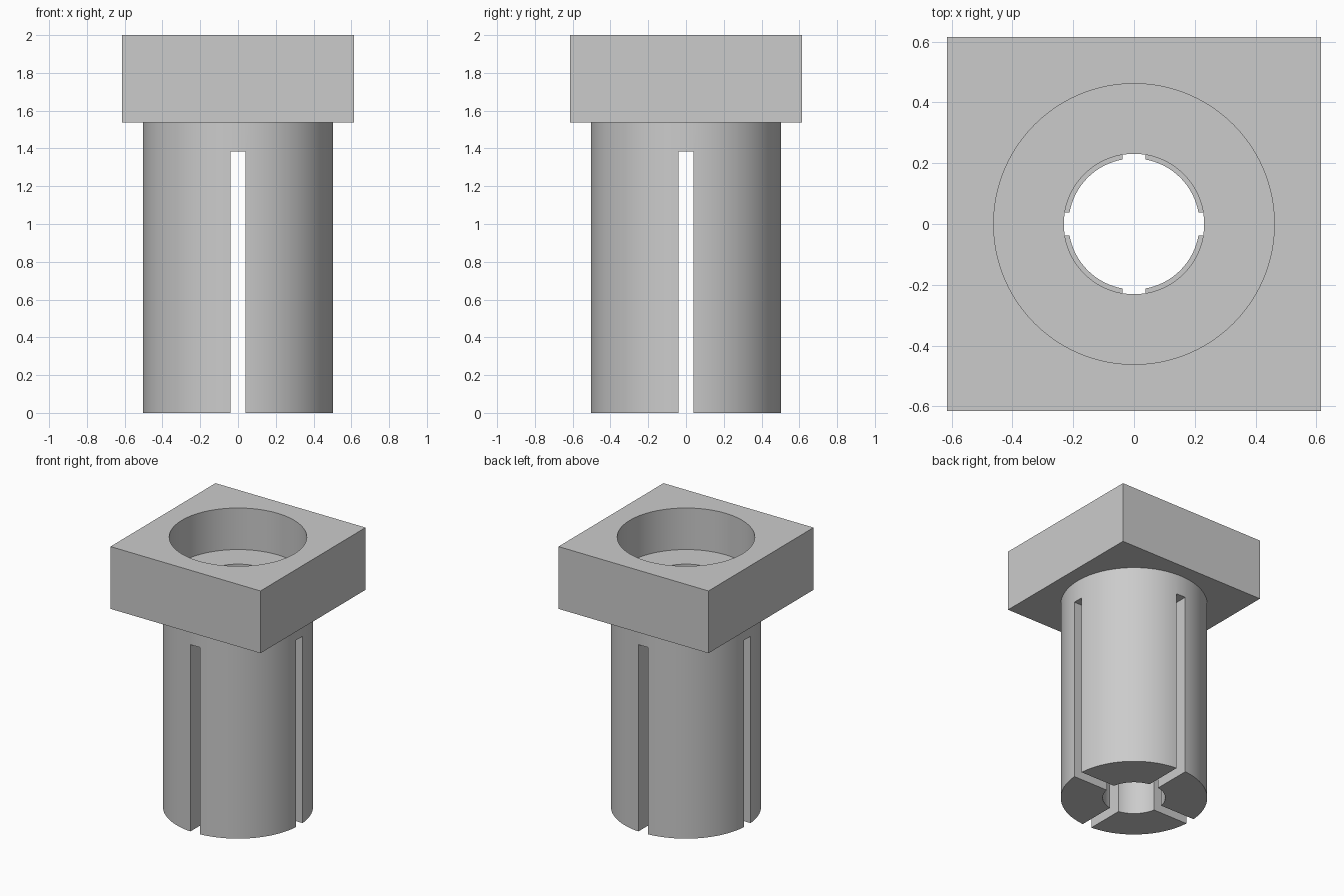
import bpy, bmesh, math

if "Cube" in bpy.data.objects:
    bpy.data.objects.remove(bpy.data.objects["Cube"])

grey = bpy.data.materials.new("plain grey")
grey.diffuse_color = (0.6, 0.6, 0.6, 1)
grey.use_nodes = True
grey.node_tree.nodes["Principled BSDF"].inputs["Base Color"].default_value = grey.diffuse_color

SEGS = 96
SLOT_TOP = 1.385
BLOCK_BOTTOM = 1.5385
RECESS_FLOOR = 1.692


def new_object(name, bm):
    mesh = bpy.data.meshes.new(name)
    bmesh.ops.recalc_face_normals(bm, faces=bm.faces)
    bm.to_mesh(mesh)
    bm.free()
    mesh.materials.append(grey)
    obj = bpy.data.objects.new(name, mesh)
    bpy.context.collection.objects.link(obj)
    return obj


def box(name, width, depth, z0, z1):
    bm = bmesh.new()
    bmesh.ops.create_cube(bm, size=1)
    for v in bm.verts:
        v.co = (v.co.x * width, v.co.y * depth, z0 + (v.co.z + 0.5) * (z1 - z0))
    return new_object(name, bm)


def lathe(name, profile):
    """Solid of revolution from (radius, z) points, capped at both ends."""
    bm = bmesh.new()
    rings = []
    for r, z in profile:
        rings.append([bm.verts.new((r * math.cos(2 * math.pi * i / SEGS),
                                    r * math.sin(2 * math.pi * i / SEGS), z))
                      for i in range(SEGS)])
    for a, b in zip(rings, rings[1:]):
        for i in range(SEGS):
            j = (i + 1) % SEGS
            bm.faces.new((a[i], a[j], b[j], b[i]))
    bm.faces.new(rings[0][::-1])
    bm.faces.new(rings[-1])
    return new_object(name, bm)


def combine(obj, other, operation):
    mod = obj.modifiers.new(operation.lower(), 'BOOLEAN')
    mod.operation = operation
    mod.solver = 'EXACT'
    mod.object = other
    bpy.context.view_layer.objects.active = obj
    bpy.ops.object.modifier_apply(modifier=mod.name)
    bpy.data.objects.remove(other)


# Square head joined to the round stem
collet = box("slotted_collet", 1.23, 1.23, BLOCK_BOTTOM, 2.0)
combine(collet, lathe("stem", [(0.504, 0), (0.504, 1.62)]), 'UNION')

# Wide recess, bore, and slightly narrower gripping bore at the bottom
combine(collet, lathe("bore_cutter", [
    (0.2155, -0.1), (0.2155, 0.385), (0.231, 0.385),
    (0.231, RECESS_FLOOR), (0.462, RECESS_FLOOR), (0.462, 2.1)]), 'DIFFERENCE')

# Crossed slots splitting the stem into four fingers
for size in ((0.077, 1.4), (1.4, 0.077)):
    combine(collet, box("slot_cutter", *size, -0.1, SLOT_TOP), 'DIFFERENCE')

bpy.ops.object.select_all(action='DESELECT')
collet.select_set(True)
bpy.context.view_layer.objects.active = collet
bpy.ops.object.shade_smooth_by_angle(angle=math.radians(30))
